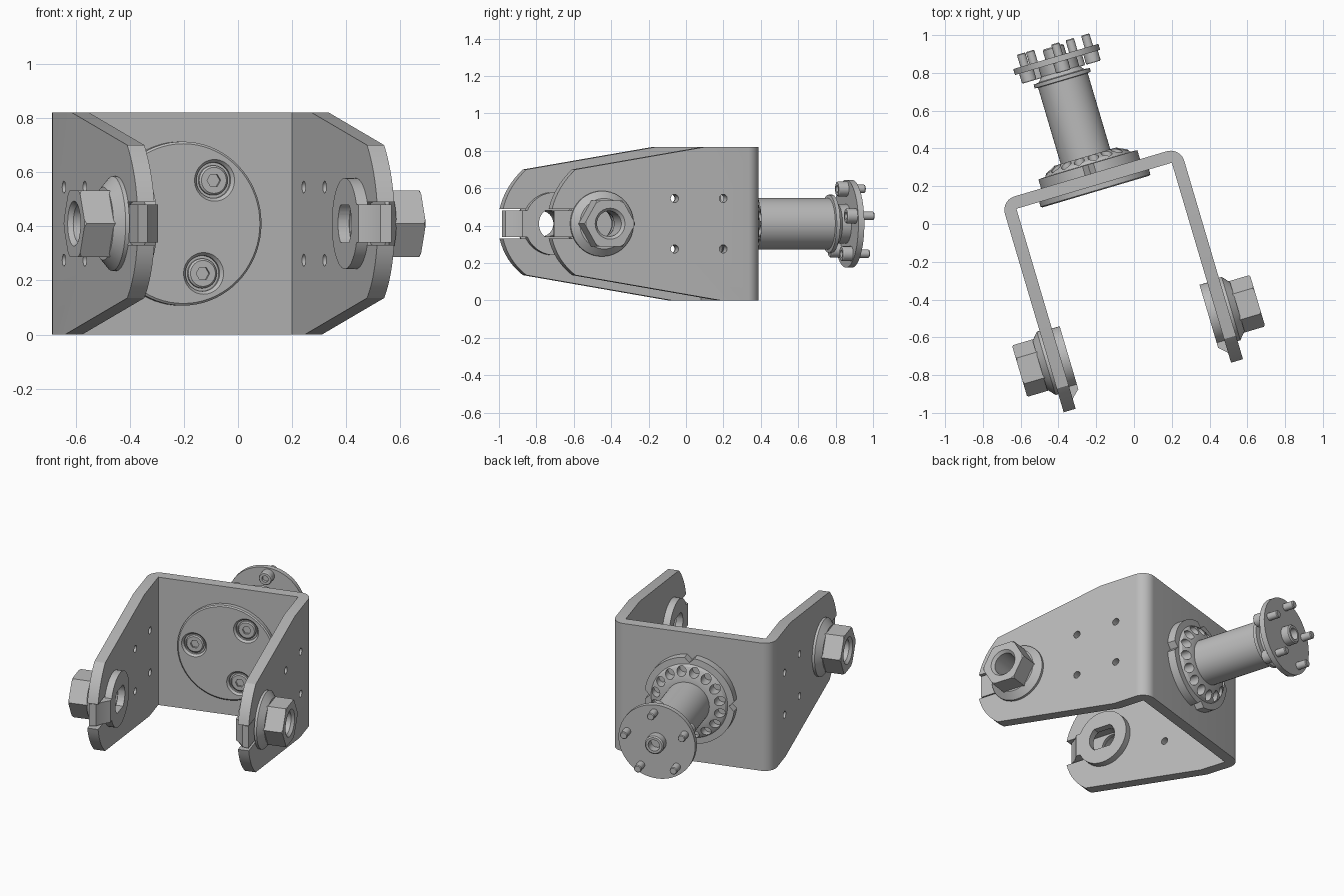
import bpy, bmesh
from math import sin, cos, pi, radians
from mathutils import Vector, Matrix

if "Cube" in bpy.data.objects:
    bpy.data.objects.remove(bpy.data.objects["Cube"], do_unlink=True)

STEEL = bpy.data.materials.new("grey_steel")
STEEL.use_nodes = True
STEEL.diffuse_color = (0.5, 0.5, 0.5, 1)
STEEL.node_tree.nodes["Principled BSDF"].inputs["Base Color"].default_value = (0.5, 0.5, 0.5, 1)

TURN = Matrix.Rotation(radians(16.5), 4, "Z")   # whole assembly is turned about z
MID, HZ = -0.145, 0.41                          # centre line and axis height
HALF, THICK, BACK = 0.495, 0.066, 0.32          # bracket half width, sheet, back face
AXLE = -0.575                                   # axle position along the arms
Y = Vector((0, 1, 0))


def finish(name, bm):
    bmesh.ops.remove_doubles(bm, verts=bm.verts, dist=1e-5)
    bmesh.ops.recalc_face_normals(bm, faces=bm.faces)
    me = bpy.data.meshes.new(name)
    bm.to_mesh(me)
    bm.free()
    me.materials.append(STEEL)
    ob = bpy.data.objects.new(name, me)
    bpy.context.collection.objects.link(ob)
    ob.matrix_world = TURN
    smooth(me)
    return ob


def smooth(me):
    me.shade_smooth()
    me.set_sharp_from_angle(angle=radians(28))


def prism(name, pts, a, b, place):
    """Extrude a 2D outline from a to b."""
    bm = bmesh.new()
    lo = [bm.verts.new(place(p, q, a)) for p, q in pts]
    hi = [bm.verts.new(place(p, q, b)) for p, q in pts]
    bm.faces.new(lo)
    bm.faces.new(hi)
    n = len(pts)
    for i in range(n):
        j = (i + 1) % n
        bm.faces.new((lo[i], lo[j], hi[j], hi[i]))
    return finish(name, bm)


def along_z(p, q, h):
    return (p, q, h)


def along_x(p, q, h):
    return (h, p, q)


def lathe(name, prof, origin, axis=Y, n=48):
    """Spin a closed (radius, height) profile about an axis."""
    e1 = Vector((1, 0, 0)) if abs(axis.y) > 0.5 else Y
    e2 = Vector((0, 0, 1))
    bm = bmesh.new()
    rings = []
    for r, h in prof:
        c = Vector(origin) + axis * h
        if r == 0:
            rings.append([bm.verts.new(c)] * n)
        else:
            rings.append([bm.verts.new(c + r * (e1 * cos(2 * pi * i / n) + e2 * sin(2 * pi * i / n)))
                          for i in range(n)])
    for k, ring in enumerate(rings):
        nxt = rings[(k + 1) % len(rings)]
        for i in range(n):
            j = (i + 1) % n
            vs = list(dict.fromkeys((ring[i], ring[j], nxt[j], nxt[i])))
            if len(vs) > 2:
                bm.faces.new(vs)
    return finish(name, bm)


def rod(name, r, a, b, origin, axis=Y, n=32):
    return lathe(name, [(0, a), (r, a), (r, b), (0, b)], origin, axis, n)


def cut(ob, cutters, mode="DIFFERENCE"):
    for c in cutters:
        c.hide_render = True
        m = ob.modifiers.new("cut", "BOOLEAN")
        m.object, m.operation, m.solver = c, mode, "EXACT"
    bpy.context.view_layer.update()
    dg = bpy.context.evaluated_depsgraph_get()
    me = bpy.data.meshes.new_from_object(ob.evaluated_get(dg))
    ob.modifiers.clear()
    ob.data = me
    smooth(me)
    for c in cutters:
        bpy.data.objects.remove(c, do_unlink=True)


def arc(cx, cy, r, a0, a1, n=10):
    return [(cx + r * cos(radians(a0 + (a1 - a0) * i / n)),
             cy + r * sin(radians(a0 + (a1 - a0) * i / n))) for i in range(n + 1)]


def bend(p, c, q, n=8):
    return [tuple((1 - t) ** 2 * p[k] + 2 * t * (1 - t) * c[k] + t * t * q[k] for k in (0, 1))
            for t in (i / n for i in range(n + 1))]


# U-shaped bracket, bent from sheet
L, R, rad = MID - HALF, MID + HALF, 0.075
u_shape = ([(L, -0.9)] + arc(L + rad, BACK - rad, rad, 180, 90) + arc(R - rad, BACK - rad, rad, 90, 0)
           + [(R, -0.9), (R - THICK, -0.9), (R - THICK, BACK - THICK), (L + THICK, BACK - THICK), (L + THICK, -0.9)])
bracket = prism("bracket", u_shape, 0, 0.82, along_z)

# Side outline with tapered arms, rounded tips and open axle slots
side = ([(0.4, -0.01), (0.15, -0.01), (0.09, 0)]
        + bend((-0.72, 0.135), (-0.82, 0.21), (-0.85, HZ - 0.08))
        + arc(AXLE, HZ, 0.08, -90, 90)
        + bend((-0.85, HZ + 0.08), (-0.82, 0.61), (-0.72, 0.70))
        + [(0, 0.82), (0.06, 0.83), (0.4, 0.83)])
cut(bracket, [prism("side_cutter", side, -1, 1, along_x)], "INTERSECT")
cut(bracket, [rod("hole_cutter", 0.022, -1, 1, (0, v, z), Vector((1, 0, 0)), 20)
              for v in (-0.167, 0.104) for z in (0.275, 0.545)])

# Axle hardware on both arms
for s, tag in ((-1, "right"), (1, "left")):
    out = Vector((s, 0, 0))
    face = (MID + s * HALF, AXLE, HZ)
    lathe(tag + "_nut_flange", [(0.07, 0), (0.175, 0), (0.175, 0.015), (0.135, 0.05), (0.07, 0.05)], face, out)
    nut = lathe(tag + "_nut", [(0, 0.02), (0.142, 0.02), (0.142, 0.162), (0, 0.162)], face, out, 6)
    cut(nut, [lathe("chamfer_cutter", [(0, 0), (0.16, 0), (0.16, 0.14), (0.125, 0.17), (0, 0.17)], face, out)],
        "INTERSECT")
    cut(nut, [lathe("bore_cutter", [(0, -0.1), (0.068, -0.1), (0.068, 0.145), (0.09, 0.17), (0, 0.17)], face, out)])

    # Retaining washer with a flat-sided hole
    inner = MID + s * (HALF - THICK)
    washer = rod(tag + "_tab_washer", 0.168, 0, 0.043, (inner, AXLE, HZ), -out, 48)
    flats = arc(AXLE, HZ, 0.088, -52, 52) + arc(AXLE, HZ, 0.088, 128, 232)
    cut(washer, [prism("flats_cutter", flats, -1, 1, along_x)])

    # Washer tab bent into the slot
    tab = [(0.043, -0.69), (0.043, -0.755), (0.005, -0.79), (-0.02, -0.83), (-0.06, -0.838),
           (-0.06, -0.72), (0, -0.69)]
    prism(tag + "_washer_tab", [(inner - s * d, v) for d, v in tab], HZ - 0.07, HZ + 0.07, along_z)

# Inner clamping disc with three recessed socket bolts
centre = (MID, 0, HZ)
clamp = lathe("clamp_disc", [(0, 0.222), (0.295, 0.222), (0.303, 0.228), (0.303, 0.256), (0, 0.256)], centre, n=72)
spots = [(MID + 0.2 * cos(radians(a)), 0, HZ + 0.2 * sin(radians(a))) for a in (53, 173, 293)]
cut(clamp, [lathe("recess_cutter", [(0, 0.2), (0.077, 0.2), (0.077, 0.222), (0.066, 0.235), (0.066, 0.248), (0, 0.248)], p)
            for p in spots])
for p in spots:
    bolt = lathe("clamp_bolt", [(0, 0.23), (0.048, 0.23), (0.055, 0.236), (0.055, 0.25), (0, 0.25)], p, n=32)
    cut(bolt, [rod("socket_cutter", 0.026, 0.2, 0.243, p, n=6)])

# Notched lock ring with a tapered crown of pockets
ring = lathe("lock_ring", [(0.12, 0.318), (0.275, 0.318), (0.275, 0.37), (0.235, 0.372), (0.225, 0.388),
                           (0.17, 0.415), (0.12, 0.415)], centre, n=64)
cutters = []
for k in range(4):
    a = k * pi / 2
    c = rod("notch_cutter", 0.035, 0.3, 0.45, (MID + 0.278 * cos(a), 0, HZ + 0.278 * sin(a)), n=4)
    cutters.append(c)
for k in range(16):
    a = (k + 0.5) * pi / 8
    cutters.append(rod("pocket_cutter", 0.029, 0.345, 0.45, (MID + 0.2 * cos(a), 0, HZ + 0.2 * sin(a)), n=16))
cut(ring, cutters)

# Shaft with collar and neck
lathe("shaft", [(0, 0.3), (0.137, 0.3), (0.137, 0.835), (0.155, 0.838), (0.155, 0.858), (0.125, 0.862),
                (0.105, 0.885), (0.105, 0.94), (0, 0.94)], centre)

# End disc and hollow centre boss
lathe("end_disc", [(0, 0.935), (0.235, 0.935), (0.235, 0.968), (0, 0.968)], centre, n=64)
lathe("centre_boss", [(0.035, 0.95), (0.058, 0.95), (0.058, 1.015), (0.05, 1.022), (0.035, 1.022)], centre, n=32)

# Five bolts through the end disc
for k in range(5):
    a = radians(13 + 72 * k)
    p = (MID + 0.187 * cos(a), 0, HZ + 0.187 * sin(a))
    lathe("disc_bolt", [(0, 0.9), (0.02, 0.9), (0.02, 0.88), (0.036, 0.88), (0.04, 0.886), (0.04, 0.94),
                        (0.023, 0.94), (0.023, 1.03), (0.019, 1.035), (0, 1.035)], p, n=20)
